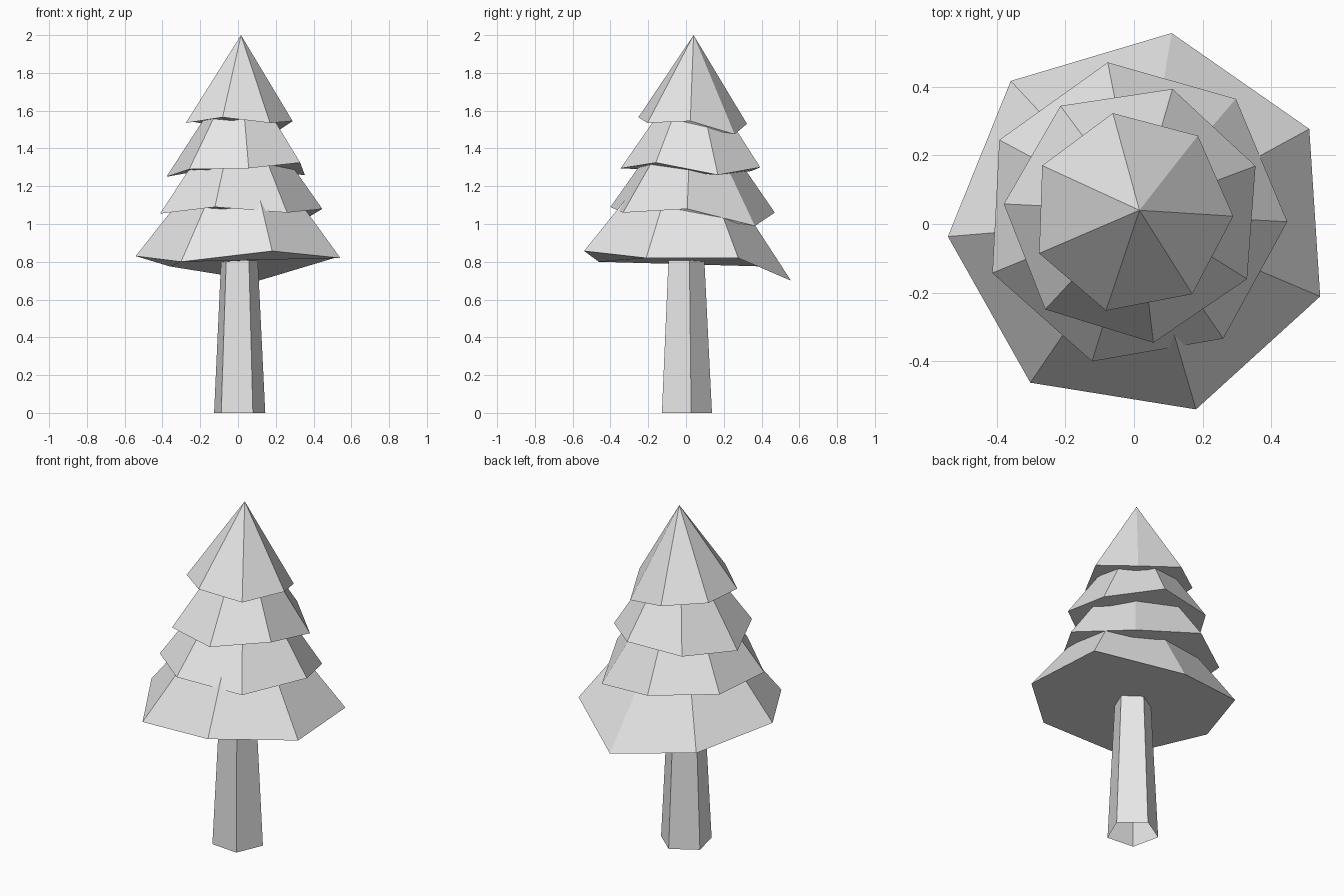
import bpy
import bmesh
from math import cos, sin, radians, tau

old = bpy.data.objects.get("Cube")
if old:
    bpy.data.objects.remove(old, do_unlink=True)

# One plain colour for the whole tree
grey = bpy.data.materials.new("plain_grey")
grey.use_nodes = True
colour = (0.8, 0.8, 0.8, 1)
grey.diffuse_color = colour
grey.node_tree.nodes["Principled BSDF"].inputs["Base Color"].default_value = colour


def ring(bm, centre, radius, phase, heights):
    """Regular polygon whose corners sit at individual heights."""
    step = tau / len(heights)
    start = radians(phase)
    return [bm.verts.new((centre[0] + radius * cos(start + i * step),
                          centre[1] + radius * sin(start + i * step), z))
            for i, z in enumerate(heights)]


def finish(bm, name):
    mesh = bpy.data.meshes.new(name)
    bm.to_mesh(mesh)
    bm.free()
    mesh.materials.append(grey)
    obj = bpy.data.objects.new(name, mesh)
    bpy.context.scene.collection.objects.link(obj)
    return obj


def foliage_tier(name, centre, radius, phase, heights, apex):
    """Seven-sided cone with an uneven hem and a closed underside."""
    bm = bmesh.new()
    hem = ring(bm, centre, radius, phase, heights)
    tip = bm.verts.new(apex)
    for a, b in zip(hem, hem[1:] + hem[:1]):
        bm.faces.new((a, b, tip))
    bm.faces.new(hem[::-1])
    finish(bm, name)


def tapered_trunk(name, centre, low_radius, high_radius, phase, height, sides):
    """Tapered tube, open at the foot and closed inside the foliage."""
    bm = bmesh.new()
    low = ring(bm, centre, low_radius, phase, [0] * sides)
    high = ring(bm, centre, high_radius, phase, [height] * sides)
    for i in range(sides):
        j = (i + 1) % sides
        bm.faces.new((low[i], low[j], high[j], high[i]))
    bm.faces.new(high)
    finish(bm, name)


# Trunk
tapered_trunk("trunk", (0.005, -0.005), 0.143, 0.098, -59, 0.9, 5)

# Foliage, from the widest tier up to the pointed crown
foliage_tier("lowest_foliage", (0.02, 0), 0.563, -22,
             [.82, .82, .70, .775, .83, .80, .857], (0.02, 0.01, 1.54))
foliage_tier("lower_foliage", (0, 0.03), 0.447, -3,
             [1.08, .99, 1.06, 1.065, 1.055, 1.09, 1.06], (0.01, 0.03, 1.7))
foliage_tier("upper_foliage", (0, 0.03), 0.38, -30,
             [1.325, 1.26, 1.30, 1.28, 1.25, 1.29, 1.295], (0.01, 0.04, 1.85))
foliage_tier("crown_foliage", (-0.006, 0.033), 0.295, -2,
             [1.545, 1.475, 1.53, 1.545, 1.535, 1.565, 1.535], (0.016, 0.04, 2))
